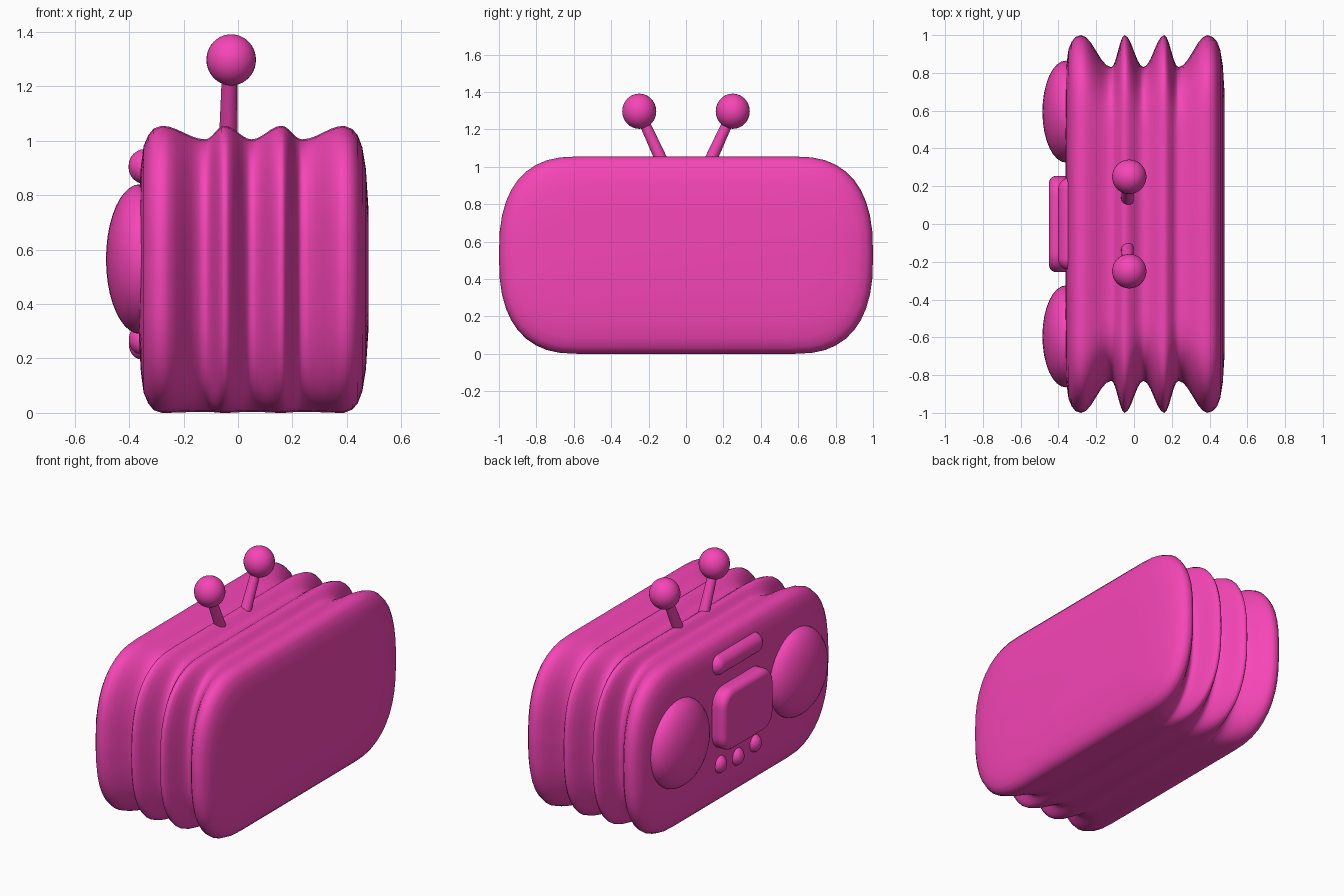
import bpy, bmesh, math
from mathutils import Vector, Matrix

if "Cube" in bpy.data.objects:
    bpy.data.objects.remove(bpy.data.objects["Cube"])

pink = bpy.data.materials.new("pink")
pink.diffuse_color = (0.92, 0.06, 0.47, 1)
pink.use_nodes = True
pink.node_tree.nodes["Principled BSDF"].inputs["Base Color"].default_value = pink.diffuse_color


def finish(name, bm, angle=180):
    bmesh.ops.recalc_face_normals(bm, faces=bm.faces)
    me = bpy.data.meshes.new(name)
    bm.to_mesh(me)
    bm.free()
    ob = bpy.data.objects.new(name, me)
    bpy.context.collection.objects.link(ob)
    me.materials.append(pink)
    bpy.ops.object.select_all(action='DESELECT')
    bpy.context.view_layer.objects.active = ob
    ob.select_set(True)
    bpy.ops.object.shade_smooth_by_angle(angle=math.radians(angle))
    return ob


def rounded_ring(hy, z0, z1, ry, rz, power, steps=10):
    """Rounded rectangle in the YZ plane."""
    hz, cz, pts = (z1 - z0) / 2, (z0 + z1) / 2, []
    for q in range(4):
        for i in range(steps + 1):
            t = (i if q % 2 == 0 else steps - i) / steps * math.pi / 2
            y = hy - ry + ry * max(0, math.cos(t)) ** (2 / power)
            z = hz - rz + rz * max(0, math.sin(t)) ** (2 / power)
            pts.append((y if q in (0, 3) else -y, cz + (z if q < 2 else -z)))
    return pts


def loft(name, sections, power, angle=180):
    """Join rounded rectangles (x, half_y, z0, z1, ry, rz) along x."""
    bm = bmesh.new()
    rings = [[bm.verts.new((s[0], y, z)) for y, z in rounded_ring(*s[1:], power)]
             for s in sections]
    for a, b in zip(rings, rings[1:]):
        for i in range(len(a)):
            j = (i + 1) % len(a)
            bm.faces.new((a[i], a[j], b[j], b[i]))
    bm.faces.new(rings[0])
    bm.faces.new(rings[-1])
    bmesh.ops.remove_doubles(bm, verts=bm.verts, dist=1e-5)
    return finish(name, bm, angle)


def ball(name, centre, radii):
    bm = bmesh.new()
    bmesh.ops.create_uvsphere(bm, u_segments=32, v_segments=20, radius=1,
                              matrix=Matrix.Translation(centre) @ Matrix.Diagonal((*radii, 1)))
    return finish(name, bm)


# pleated body: rounded caps with ridges and grooves between
def body_section(x, dy, dz, low):
    hy, z0, z1 = 1 - dy, low, 1.055 - dz
    return (x, hy, z0, z1, hy * 0.42, (z1 - z0) * 0.49)


sections = [body_section(x, d, d, d) for x, d in
            ((-.363, .26), (-.357, .15), (-.347, .075), (-.33, .035), (-.31, .01))]
ridge_x = (-.28, -.12, -.05, .05, .16, .235, .39)
for k in range(6):
    for i in range(6):
        f = i / 6
        w = (1 - math.cos(math.pi * f)) / 2
        w = w if k % 2 == 0 else 1 - w
        x = ridge_x[k] + (ridge_x[k + 1] - ridge_x[k]) * f
        sections.append(body_section(x, .17 * w, .05 * w, .004 * w))
sections += [body_section(x, d, d, d) for x, d in
             ((.39, 0), (.42, .012), (.44, .035), (.457, .08), (.47, .16), (.479, .3))]
loft("body", sections, 2.5)


# raised panels on the face
def pad(name, hy, z0, z1, corner, x_base, x_front, edge, power):
    secs = [(x_base, hy, z0, z1, corner, corner)]
    for i in range(7):
        t = i / 6 * math.pi / 2
        d = edge * (1 - math.cos(t)) * .97
        secs.append((x_front + edge * (1 - math.sin(t)), hy - d, z0 + d, z1 - d,
                     max(corner - d, .001), max(corner - d, .001)))
    loft(name, secs, power)


pad("screen", .255, .375, .765, .11, -.33, -.45, .04, 2.2)
pad("top_bar", .245, .84, .97, .065, -.325, -.402, .063, 2)

# speakers and buttons
for side, s in (("left", 1), ("right", -1)):
    ball(f"speaker_{side}", (-.36, s * .595, .565), (.125, .27, .275))
for i, (y, z) in enumerate(((.175, .27), (0, .252), (-.175, .27))):
    ball(f"button_{i + 1}", (-.355, y, z), (.046, .05, .055))

# antennas
for side, s in (("left", 1), ("right", -1)):
    a, b = Vector((-.036, s * .115, 1.0)), Vector((-.03, s * .25, 1.295))
    bm = bmesh.new()
    rot = (b - a).to_track_quat('Z', 'Y').to_matrix().to_4x4()
    bmesh.ops.create_cone(bm, cap_ends=True, segments=20, radius1=.034, radius2=.027,
                          depth=(b - a).length,
                          matrix=Matrix.Translation((a + b) / 2) @ rot)
    finish(f"antenna_{side}", bm, 40)
    ball(f"antenna_tip_{side}", (-.025, s * .25, 1.297), (.091, .091, .094))
